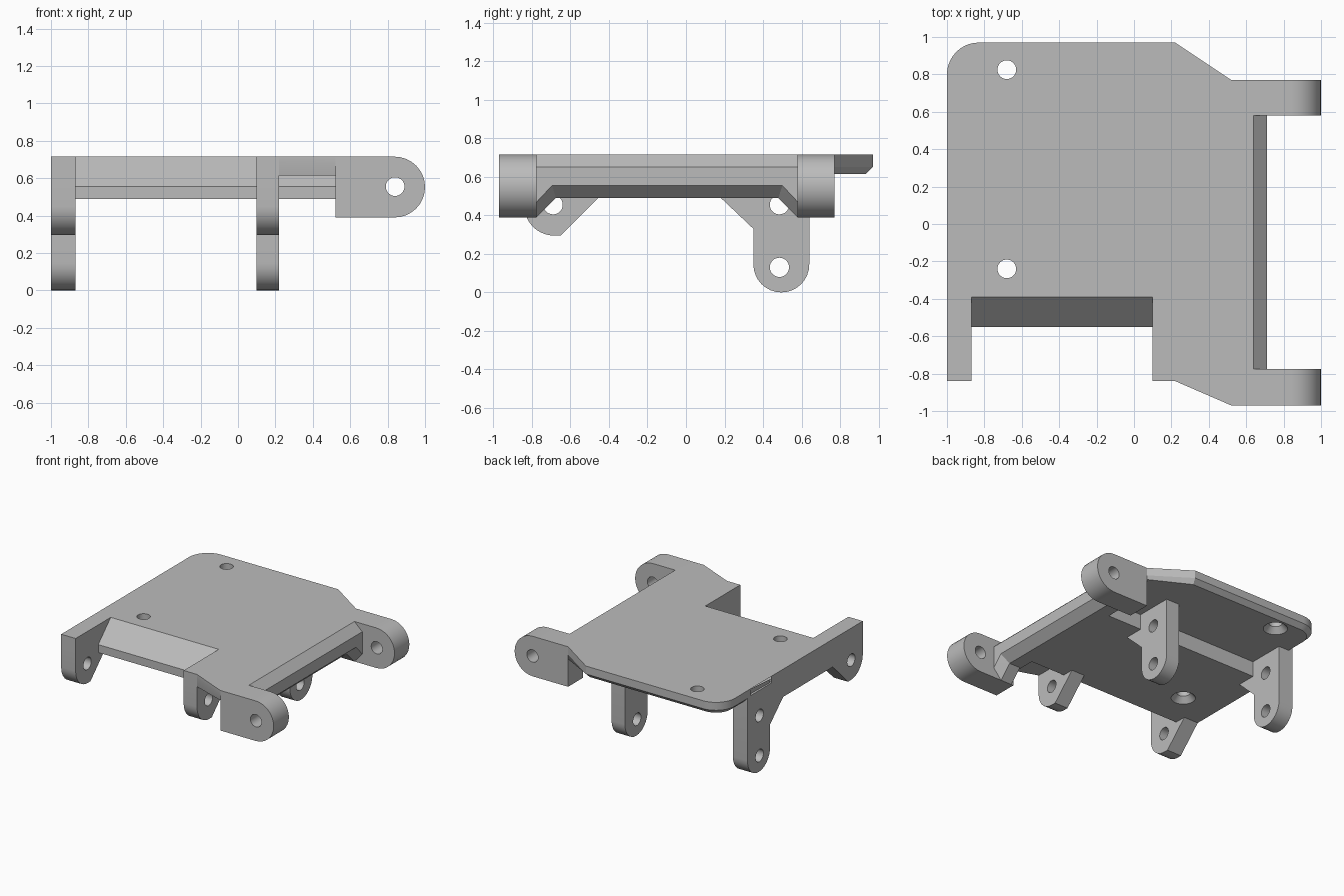
import bpy, bmesh
from math import cos, sin, radians
from mathutils import Vector

cube = bpy.data.objects.get("Cube")
if cube:
    bpy.data.objects.remove(cube, do_unlink=True)

TOP, SHEET, BASE, LUG_BASE = 0.715, 0.615, 0.49, 0.39
HOLE = 0.05

grey = bpy.data.materials.new("light grey")
grey.use_nodes = True
grey.diffuse_color = (0.5, 0.5, 0.5, 1)
grey.node_tree.nodes["Principled BSDF"].inputs["Base Color"].default_value = (0.5, 0.5, 0.5, 1)


def arc(cx, cy, r, start, end, steps=16):
    angles = [radians(start + (end - start) * i / steps) for i in range(steps + 1)]
    return [(cx + r * cos(a), cy + r * sin(a)) for a in angles]


def finish(name, bm):
    bmesh.ops.recalc_face_normals(bm, faces=bm.faces)
    mesh = bpy.data.meshes.new(name)
    bm.to_mesh(mesh)
    bm.free()
    mesh.materials.append(grey)
    ob = bpy.data.objects.new(name, mesh)
    bpy.context.collection.objects.link(ob)
    return ob


def place(axis, a, b, d):
    return {"x": (d, a, b), "y": (a, d, b), "z": (a, b, d)}[axis]


def prism_mesh(outline, axis, low, high):
    bm = bmesh.new()
    rings = [[bm.verts.new(place(axis, a, b, d)) for a, b in outline] for d in (low, high)]
    n = len(outline)
    for ring in rings:
        bm.faces.new(ring)
    for i in range(n):
        j = (i + 1) % n
        bm.faces.new((rings[0][i], rings[0][j], rings[1][j], rings[1][i]))
    return bm


def prism(name, outline, axis, low, high):
    return finish(name, prism_mesh(outline, axis, low, high))


def pin(axis, a, b, low, high):
    return prism("hole_cutter", arc(a, b, HOLE, 0, 348.75, 31), axis, low, high)


def combine(target, tool, operation):
    mod = target.modifiers.new(operation.lower(), "BOOLEAN")
    mod.operation, mod.object, mod.solver = operation, tool, "EXACT"
    bpy.context.view_layer.objects.active = target
    bpy.ops.object.modifier_apply(modifier=mod.name)
    bpy.data.objects.remove(tool, do_unlink=True)


# Thin sheet with rounded corner, angled shoulders and chamfered lower rim
outline = [(-1, -0.84), (-0.87, -0.84), (-0.87, -0.39), (0.1, -0.39), (0.1, -0.84),
           (0.22, -0.84), (0.52, -0.97), (0.6, -0.97), (0.6, 0.77), (0.52, 0.77),
           (0.22, 0.97)] + arc(-0.83, 0.8, 0.17, 90, 180, 10) + [(-1, 0.6)]
bm = prism_mesh(outline, "z", SHEET, TOP)


def lower_edges(rule):
    return [e for e in bm.edges
            if all(v.co.z < SHEET + 0.01 and rule(v.co) for v in e.verts)]


def chamfer(edges, size):
    bmesh.ops.bevel(bm, geom=edges, offset=size, segments=1, affect="EDGES")


bmesh.ops.recalc_face_normals(bm, faces=bm.faces)
chamfer(lower_edges(lambda c: c.y > 0.59 and c.x < 0.53), 0.036)
chamfer(lower_edges(lambda c: c.y < -0.8 and 0.21 < c.x < 0.53), 0.07)
plate = finish("mounting_plate", bm)

parts = []
# Thick body with sloped front edge
parts.append(prism("body", [(0.34, BASE), (0.34, TOP), (-0.39, TOP),
                            (-0.55, 0.555), (-0.55, BASE)], "x", -1, 0.62))
# Side beam with bevelled outer edge
parts.append(prism("side_beam", [(0.53, BASE), (0.64, BASE), (0.71, 0.555), (0.71, 0.65),
                                 (0.64, TOP), (0.53, TOP)], "y", -0.8, 0.6))

# Hinge lugs at the side, with mitred gussets on their inner faces
mid = (TOP + LUG_BASE) / 2
radius = (TOP - LUG_BASE) / 2
lug = [(0.52, TOP), (0.52, LUG_BASE)] + arc(1 - radius, mid, radius, -90, 90)
for low, high, inner, way in ((-0.97, -0.775, -0.775, 1), (0.58, 0.77, 0.58, -1)):
    parts.append(prism("hinge_lug", lug, "y", low, high))
    bm = bmesh.new()
    for x, depth, z in ((0.54, 0.1, BASE), (0.64, 0.1, BASE), (0.71, 0.08, 0.555),
                        (0.54, 0, LUG_BASE), (0.64, 0, LUG_BASE), (0.71, 0, 0.47),
                        (0.54, -0.04, LUG_BASE + 0.02), (0.64, -0.04, LUG_BASE + 0.02),
                        (0.71, -0.04, 0.48), (0.54, -0.04, 0.6), (0.71, -0.04, 0.6),
                        (0.54, 0.08, 0.6), (0.71, 0.08, 0.6)):
        bm.verts.new(Vector((x, inner + way * depth, z)))
    bmesh.ops.convex_hull(bm, input=bm.verts)
    bmesh.ops.delete(bm, geom=[v for v in bm.verts if not v.link_faces], context="VERTS")
    parts.append(finish("lug_gusset", bm))

# Front and rear hanging brackets
front = ([(-0.35, TOP), (-0.84, TOP)] + arc(-0.685, 0.45, 0.155, 180, 270, 10)
         + [(-0.65, 0.295), (-0.42, 0.525), (-0.35, 0.525)])
rear = ([(0.64, 0.66), (0.16, 0.66), (0.16, 0.51), (0.35, 0.33)]
        + arc(0.495, 0.145, 0.145, 180, 360))
for low, high in ((-1, -0.87), (0.1, 0.22)):
    parts.append(prism("front_bracket", front, "x", low, high))
    parts.append(prism("rear_bracket", rear, "x", low, high))

for part in parts:
    combine(plate, part, "UNION")

# Pin holes through lugs and brackets
cutters = [pin("y", 0.84, 0.555, -1.1, -0.76), pin("y", 0.84, 0.555, 0.5, 0.9)]
for low, high in ((-1.1, -0.8), (0.05, 0.3)):
    for y, z in ((-0.69, 0.455), (0.485, 0.455), (0.485, 0.13)):
        cutters.append(pin("x", y, z, low, high))

# Countersunk screw holes through the plate
for y, bottom in ((0.825, SHEET), (-0.24, BASE)):
    cutters.append(pin("z", -0.68, y, 0.3, 0.9))
    bm = bmesh.new()
    bmesh.ops.create_cone(bm, cap_ends=True, segments=32, radius1=0.1, radius2=HOLE, depth=0.055)
    bmesh.ops.translate(bm, verts=bm.verts, vec=(-0.68, y, bottom + 0.0175))
    cutters.append(finish("countersink_cutter", bm))

for cutter in cutters:
    combine(plate, cutter, "DIFFERENCE")

# Smooth rounded ends, sharp elsewhere
bpy.ops.object.select_all(action="DESELECT")
plate.select_set(True)
bpy.context.view_layer.objects.active = plate
bpy.ops.object.shade_smooth_by_angle(angle=radians(25))
